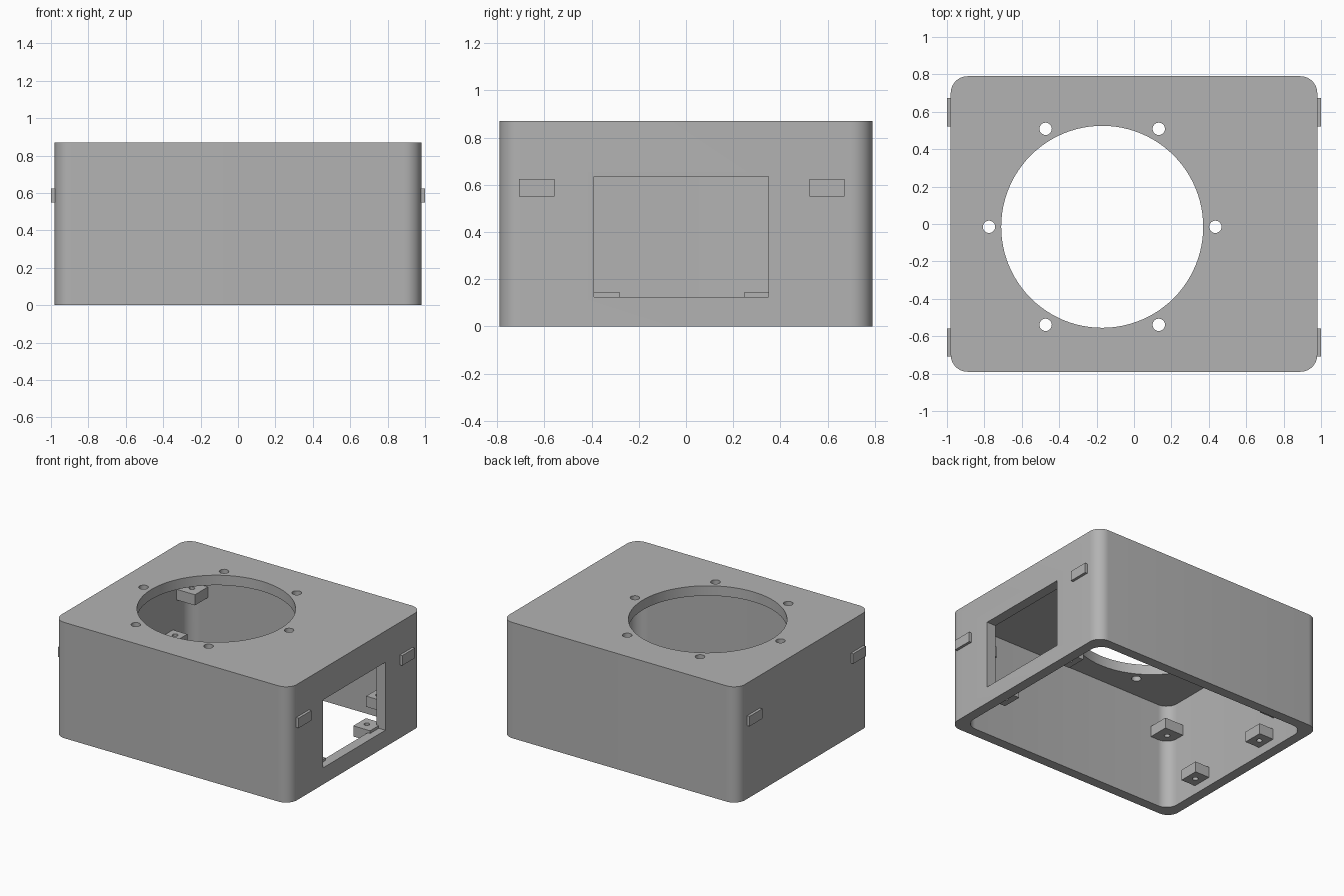
import bpy, bmesh, math

cube = bpy.data.objects.get("Cube")
if cube:
    bpy.data.objects.remove(cube, do_unlink=True)

grey = bpy.data.materials.new("plain grey")
grey.use_nodes = True
colour = (0.45, 0.45, 0.45, 1)
grey.diffuse_color = colour
grey.node_tree.nodes["Principled BSDF"].inputs["Base Color"].default_value = colour

HX, HY, H = 0.98, 0.79, 0.87      # half width, half depth, height
WALL, R = 0.075, 0.09             # wall thickness, corner radius
MID_Y = -0.0175                   # centre line of the fittings


def prism(name, outline, z0, z1):
    """Extrude a flat outline between two heights."""
    bm = bmesh.new()
    base = bm.faces.new([bm.verts.new((x, y, z0)) for x, y in outline])
    top = bmesh.ops.extrude_face_region(bm, geom=[base])["geom"]
    verts = [v for v in top if isinstance(v, bmesh.types.BMVert)]
    bmesh.ops.translate(bm, vec=(0, 0, z1 - z0), verts=verts)
    bmesh.ops.recalc_face_normals(bm, faces=bm.faces)
    mesh = bpy.data.meshes.new(name)
    bm.to_mesh(mesh)
    bm.free()
    mesh.materials.append(grey)
    obj = bpy.data.objects.new(name, mesh)
    bpy.context.collection.objects.link(obj)
    return obj


def rounded(hx, hy, r, steps=10):
    points = []
    for k, (sx, sy) in enumerate([(1, 1), (-1, 1), (-1, -1), (1, -1)]):
        for i in range(steps + 1):
            a = math.pi / 2 * (k + i / steps)
            points.append((sx * (hx - r) + r * math.cos(a), sy * (hy - r) + r * math.sin(a)))
    return points


def circle(x, y, r, n):
    return [(x + r * math.cos(math.tau * i / n), y + r * math.sin(math.tau * i / n))
            for i in range(n)]


def box(name, x0, x1, y0, y1, z0, z1):
    return prism(name, [(x0, y0), (x1, y0), (x1, y1), (x0, y1)], z0, z1)


def select(obj):
    bpy.ops.object.select_all(action="DESELECT")
    obj.select_set(True)
    bpy.context.view_layer.objects.active = obj


def cut(obj, cutter):
    cutter.hide_render = True
    mod = obj.modifiers.new("cut", "BOOLEAN")
    mod.operation = "DIFFERENCE"
    mod.solver = "EXACT"
    mod.object = cutter
    select(obj)
    bpy.ops.object.modifier_apply(modifier=mod.name)
    bpy.data.objects.remove(cutter, do_unlink=True)


# Open-bottomed shell
shell = prism("shell", rounded(HX, HY, R), 0, H)
cut(shell, prism("cavity", rounded(HX - WALL, HY - WALL, R), -0.1, H - WALL))

# Large round opening with a ring of six screw holes
cx, cy = -0.17, -0.015
cut(shell, prism("opening", circle(cx, cy, 0.54, 96), 0.7, 1))
for i in range(6):
    a = math.tau * i / 6
    hole = circle(cx + 0.605 * math.cos(a), cy + 0.605 * math.sin(a), 0.033, 24)
    cut(shell, prism("screw_hole", hole, 0.7, 1))

# Rectangular window in the left wall
cut(shell, box("window", 0.8, 1.1, -0.39, 0.35, 0.125, 0.635))
select(shell)
bpy.ops.object.shade_smooth_by_angle(angle=math.radians(30))


def boss(name, side, depth, y0, y1, z0, z1, hole_y):
    """Drilled mounting block on an inner side wall."""
    inner = HX - WALL
    xs = sorted((side * (inner - depth), side * (inner + 0.02)))
    obj = box(name, xs[0], xs[1], y0, y1, z0, z1)
    hole = circle(side * (inner - depth / 2), hole_y, 0.02, 20)
    cut(obj, prism("boss_hole", hole, z0 - 0.05, z1 + 0.05))
    select(obj)
    bpy.ops.object.shade_smooth_by_angle(angle=math.radians(30))


for side, label in ((1, "left"), (-1, "right")):
    for end, where in ((-1, "front"), (1, "back")):
        tag = f"{label}_{where}"
        # Outer snap tab
        xs = sorted((side * 0.96, side * 1.0))
        ys = sorted((MID_Y + end * 0.54, MID_Y + end * 0.69))
        box("snap_tab_" + tag, *xs, *ys, 0.55, 0.625)
        # Corner mounting block
        ys = sorted((end * (HY - WALL - 0.155), end * (HY - WALL + 0.02)))
        boss("corner_block_" + tag, side, 0.155, *ys, 0.52, 0.6, end * 0.635)
        # Low mounting block
        ys = sorted((MID_Y + end * 0.265, MID_Y + end * 0.415))
        boss("low_block_" + tag, side, 0.12, *ys, 0.065, 0.145, sum(ys) / 2)
    # Middle mounting block near the back
    boss("middle_block_" + label, side, 0.12, 0.4, 0.52, 0.23, 0.31, 0.46)
